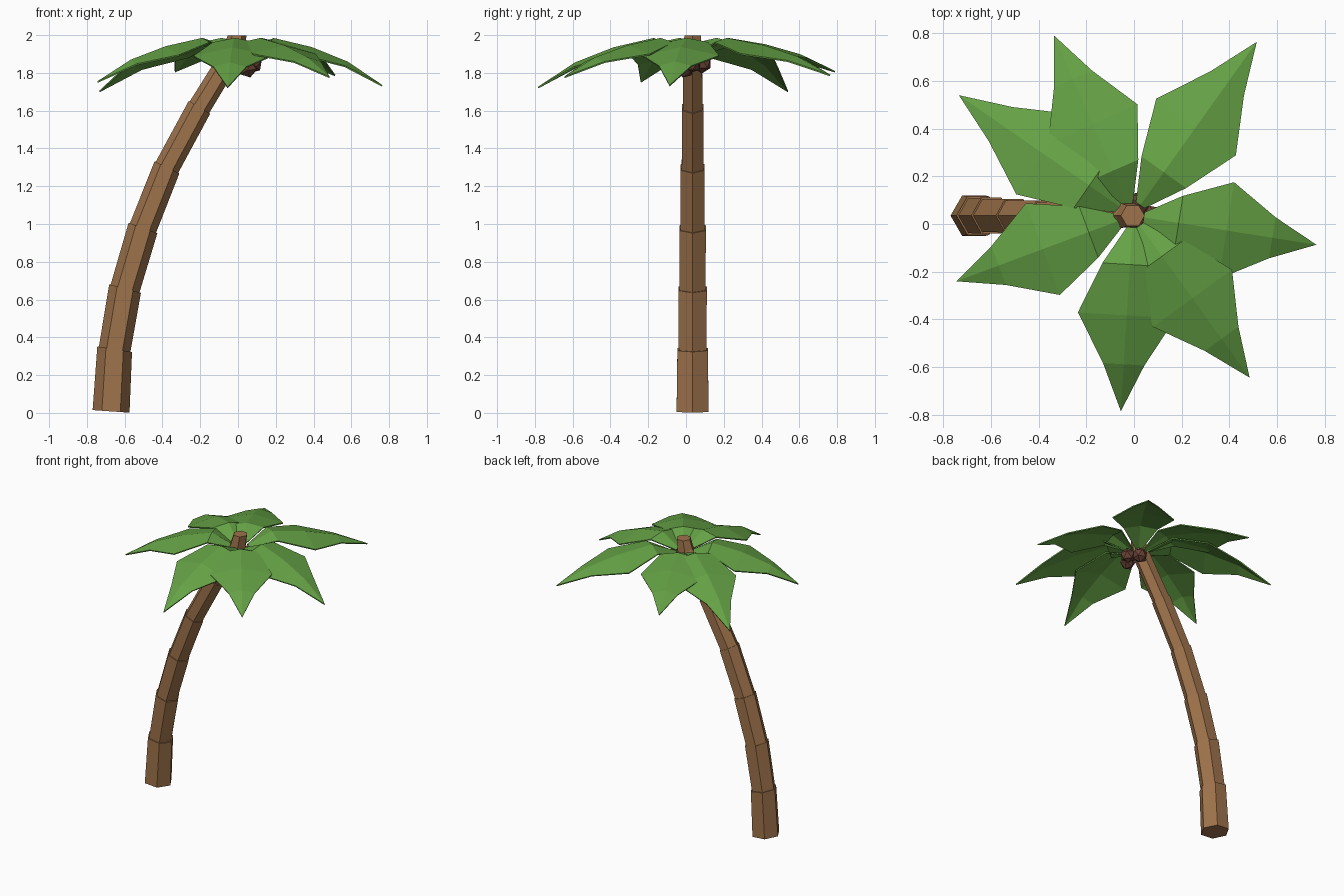
import bpy, bmesh, math
from mathutils import Vector, Matrix

if "Cube" in bpy.data.objects:
    bpy.data.objects.remove(bpy.data.objects["Cube"])


def material(name, colour):
    m = bpy.data.materials.new(name)
    m.diffuse_color = (*colour, 1)
    m.use_nodes = True
    m.node_tree.nodes["Principled BSDF"].inputs["Base Color"].default_value = m.diffuse_color
    return m


BARK = material("bark brown", (0.34, 0.17, 0.07))
LEAF = material("leaf green", (0.13, 0.36, 0.06))
NUT = material("nut brown", (0.14, 0.055, 0.035))
CENTRE = Vector((-0.005, 0.035, 0))


def finish(bm, name, mat):
    bmesh.ops.recalc_face_normals(bm, faces=bm.faces[:])
    mesh = bpy.data.meshes.new(name)
    bm.to_mesh(mesh)
    bm.free()
    mesh.materials.append(mat)
    obj = bpy.data.objects.new(name, mesh)
    bpy.context.collection.objects.link(obj)
    return obj


def hexagon(bm, x, z, radius, tilt):
    """Six-sided ring leaning towards +x by the tilt angle."""
    turn = Matrix.Rotation(tilt, 3, 'Y')
    mid = Vector((x, CENTRE.y, z))
    return [bm.verts.new(mid + turn @ Vector((radius * math.cos(i * math.pi / 3),
                                              radius * math.sin(i * math.pi / 3), 0)))
            for i in range(6)]


# Trunk: stacked hexagonal segments, each with a small lip at its top
# (x, z, radius, tilt in degrees) at every joint
joints = [(-0.672, 0.008, 0.098, 4), (-0.653, 0.337, 0.093, 9), (-0.598, 0.658, 0.087, 15),
          (-0.503, 0.979, 0.081, 20), (-0.376, 1.300, 0.073, 26), (-0.204, 1.618, 0.066, 31),
          (-0.022, 1.915, 0.058, 18), (-0.005, 1.998, 0.050, 0)]
bm = bmesh.new()
rings = []
for i, (x, z, r, tilt) in enumerate(joints):
    rings.append(hexagon(bm, x, z, r, math.radians(tilt)))
    if 0 < i < 6:
        rings.append(hexagon(bm, x, z, r * 0.91, math.radians(tilt)))
for low, high in zip(rings, rings[1:]):
    for k in range(6):
        n = (k + 1) % 6
        bm.faces.new((low[k], low[n], high[n], high[k]))
bm.faces.new(rings[0][::-1])
bm.faces.new(rings[-1])
finish(bm, "trunk", BARK)


# Leaves: ridged blades that rise from the trunk and then droop to a point
# (fraction of length, half width, share of droop, edge drop)
blade = [(0.06, 0.022, 0.30, 0.012), (0.25, 0.115, 0.0, 0.022),
         (0.51, 0.205, 0.19, 0.045), (0.76, 0.087, 0.50, 0.022)]


def leaf(index, angle, length, tip_z):
    bm = bmesh.new()
    top = 1.985
    droop = top - tip_z
    rows = []
    for t, half, share, drop in blade:
        z = top - (0.07 if t < 0.1 else share * droop)
        rows.append([bm.verts.new((t * length, s * half, z - abs(s) * drop)) for s in (-1, 0, 1)])
    for a, b in zip(rows, rows[1:]):
        for k in (0, 1):
            bm.faces.new((a[k], b[k], b[k + 1], a[k + 1]))
    tip = bm.verts.new((length, 0, tip_z))
    for k in (0, 1):
        bm.faces.new((rows[-1][k], tip, rows[-1][k + 1]))
    bm.transform(Matrix.Translation(CENTRE) @ Matrix.Rotation(math.radians(angle), 4, 'Z'))
    bmesh.ops.recalc_face_normals(bm, faces=bm.faces[:])
    if sum(f.normal.z for f in bm.faces) < 0:
        bmesh.ops.reverse_faces(bm, faces=bm.faces[:])
    mesh = bpy.data.meshes.new("leaf")
    bm.to_mesh(mesh)
    bm.free()
    mesh.materials.append(LEAF)
    obj = bpy.data.objects.new(f"leaf_{index}", mesh)
    bpy.context.collection.objects.link(obj)
    mod = obj.modifiers.new("thickness", 'SOLIDIFY')
    mod.thickness = 0.008
    mod.offset = -1


# (direction in degrees, length, tip height)
for i, spec in enumerate([(-9, 0.78, 1.735), (54.5, 0.896, 1.79), (113.6, 0.824, 1.81),
                          (145.3, 0.888, 1.705), (200.4, 0.79, 1.755),
                          (266.5, 0.822, 1.725), (305.8, 0.838, 1.78)]):
    leaf(i + 1, *spec)

# Nuts: faceted balls hanging under the crown
for i, pos in enumerate([(0.02, 0.085, 1.85), (0.078, 0.03, 1.85), (0.05, -0.005, 1.825)]):
    bm = bmesh.new()
    bmesh.ops.create_icosphere(bm, subdivisions=1, radius=0.053)
    bm.transform(Matrix.Translation(pos) @ Matrix.Rotation(i * 0.9, 4, 'X'))
    finish(bm, f"nut_{i + 1}", NUT)
